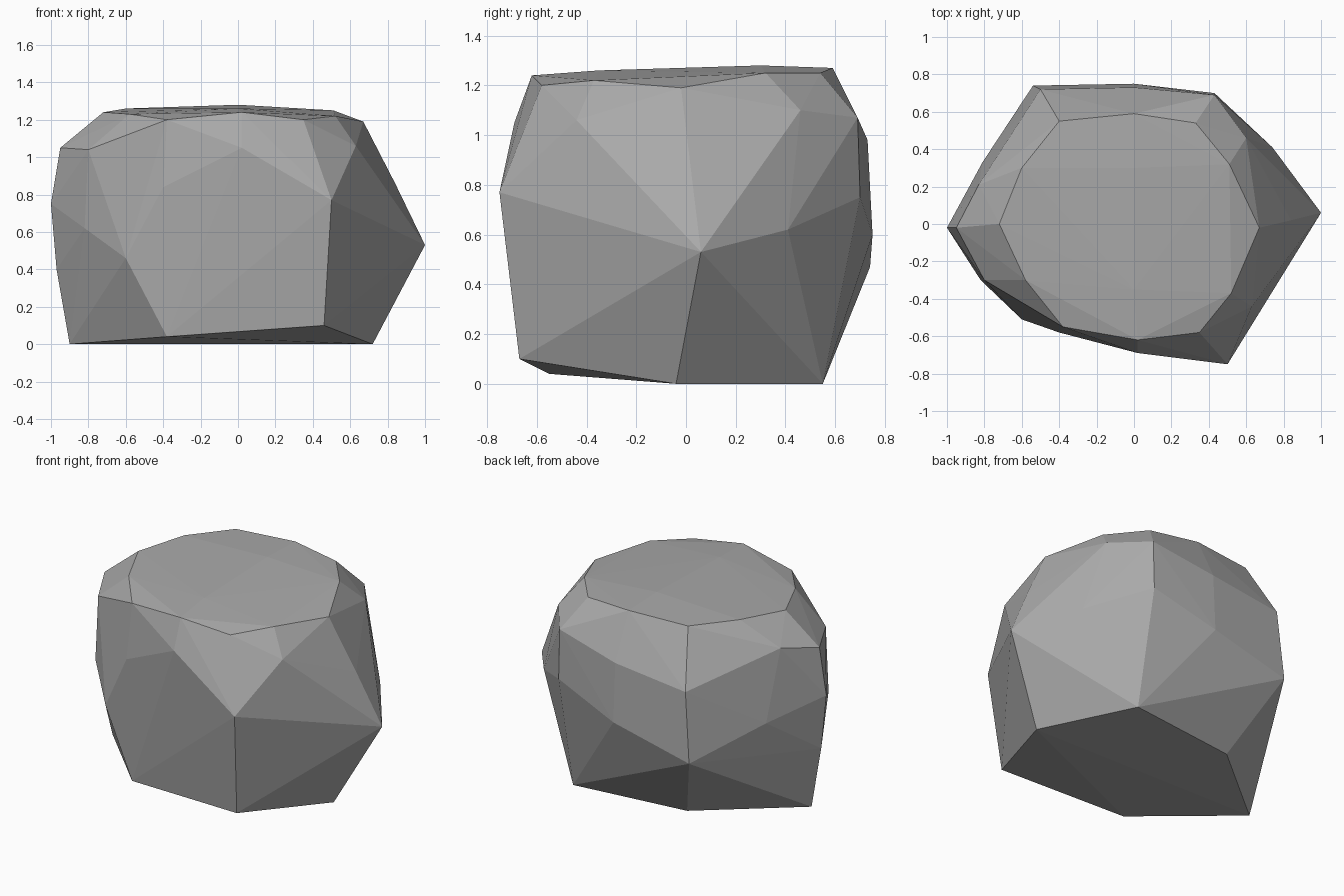
import bpy
import bmesh
from mathutils import Vector

cube = bpy.data.objects.get("Cube")
if cube:
    bpy.data.objects.remove(cube, do_unlink=True)

# Corner points in hundredths of a unit, ring by ring, anticlockwise from the right
base = [(72, -4, 0), (43, 55, 0), (-33, 46, 0), (-90, -1, 0),
        (-38, -55, 4), (46, -67, 10)]
waist = [(100, 6, 53), (74, 41, 62), (43, 70, 75), (0, 75, 60), (-54, 74, 47),
         (-81, 33, 65), (-100, -2, 75), (-97, -1, 40), (-82, -30, 62),
         (-60, -51, 46), (50, -75, 77), (76, -28, 64)]
shoulder = [(84, 2, 86), (60, 46, 110), (43, 69, 107), (0, 73, 98), (-50, 72, 92),
            (-83, 21, 110), (-95, -2, 105), (-80, -30, 104), (-40, -58, 84),
            (2, -69, 105), (63, -44, 106)]
crown = [(67, -2, 119), (51, 32, 125), (33, 54, 125), (0, 59, 127),
         (-40, 55, 126), (-60, 30, 126), (-72, 0, 124), (-58, -30, 123),
         (-38, -55, 120), (2, -62, 124), (35, -58, 120), (52, -37, 122)]
cap = [(0, 30, 128), (0, 0, 127), (0, -35, 126)]


def stone_material(name, value):
    mat = bpy.data.materials.new(name)
    mat.use_nodes = True
    colour = (value, value, value, 1)
    mat.diffuse_color = colour
    mat.node_tree.nodes["Principled BSDF"].inputs["Base Color"].default_value = colour
    return mat


def hull_object(name, rings, material):
    """Wrap a faceted shell around the rings of points."""
    bm = bmesh.new()
    for ring in rings:
        for point in ring:
            bm.verts.new(Vector(point) / 100)
    result = bmesh.ops.convex_hull(bm, input=bm.verts)
    spare = set(result["geom_interior"]) | set(result["geom_unused"])
    spare = [g for g in spare if isinstance(g, bmesh.types.BMVert)]
    bmesh.ops.delete(bm, geom=spare, context="VERTS")
    bmesh.ops.recalc_face_normals(bm, faces=bm.faces)
    mesh = bpy.data.meshes.new(name)
    bm.to_mesh(mesh)
    bm.free()
    mesh.materials.append(material)
    obj = bpy.data.objects.new(name, mesh)
    bpy.context.collection.objects.link(obj)
    return obj


# Faceted boulder
hull_object("boulder", [base, waist, shoulder, crown, cap],
            stone_material("grey stone", 0.4))
